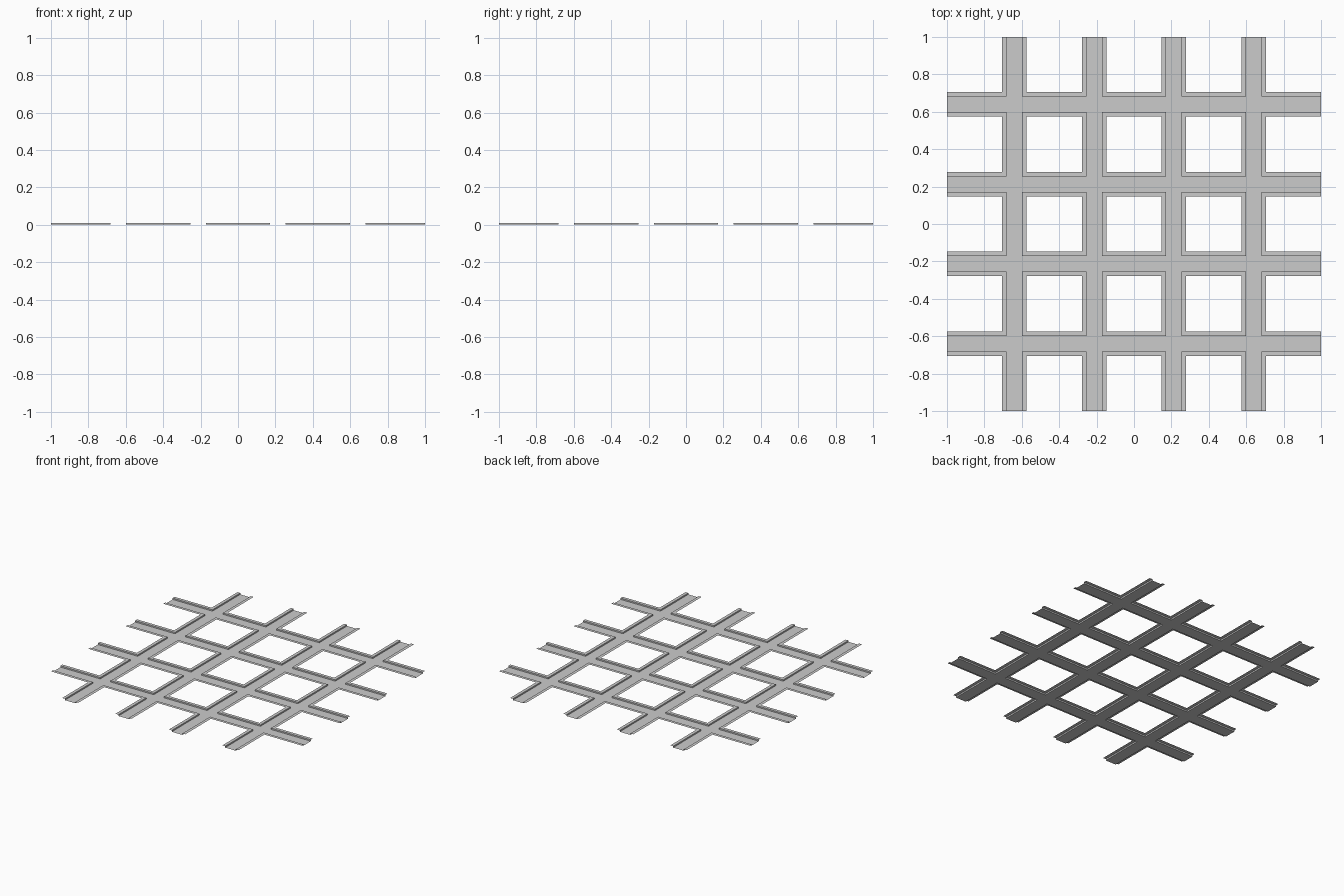
import bpy, bmesh

if "Cube" in bpy.data.objects:
    bpy.data.objects.remove(bpy.data.objects["Cube"])

CENTRES = (-0.64, -0.213, 0.213, 0.64)
ROAD, WALK, H = 0.042, 0.065, 0.01   # half widths and kerb height

# break lines along one axis, and what each span is
breaks = sorted([-1, 1] + [c + s * w for c in CENTRES for s in (-1, 1) for w in (ROAD, WALK)])


def kind(m):
    d = min(abs(m - c) for c in CENTRES)
    return 0 if d < ROAD else 1 if d < WALK else 2


n = len(breaks) - 1
kinds = [kind((breaks[i] + breaks[i + 1]) / 2) for i in range(n)]


def level(i, j):
    """0 on the carriageway, H on pavement, None in the open blocks"""
    if not (0 <= i < n and 0 <= j < n):
        return None
    k = min(kinds[i], kinds[j])
    return (0, H, None)[k]


def build(name, want):
    bm = bmesh.new()

    def quad(*pts):
        bm.faces.new([bm.verts.new(p) for p in pts])

    for i in range(n):
        for j in range(n):
            z = level(i, j)
            if z != want:
                continue
            x0, x1, y0, y1 = breaks[i], breaks[i + 1], breaks[j], breaks[j + 1]
            quad((x0, y0, z), (x1, y0, z), (x1, y1, z), (x0, y1, z))
            if z != H:
                continue
            # kerb faces drop to the neighbouring carriageway
            sides = (((1, 0), (x1, y0), (x1, y1)), ((-1, 0), (x0, y1), (x0, y0)),
                     ((0, 1), (x1, y1), (x0, y1)), ((0, -1), (x0, y0), (x1, y0)))
            for (di, dj), a, b in sides:
                if level(i + di, j + dj) == 0:
                    quad((*a, 0), (*b, 0), (*b, H), (*a, H))
    bmesh.ops.remove_doubles(bm, verts=bm.verts, dist=1e-5)
    me = bpy.data.meshes.new(name)
    bm.to_mesh(me)
    bm.free()
    bpy.context.collection.objects.link(bpy.data.objects.new(name, me))


build("carriageway", 0)
build("pavement_and_kerbs", H)
